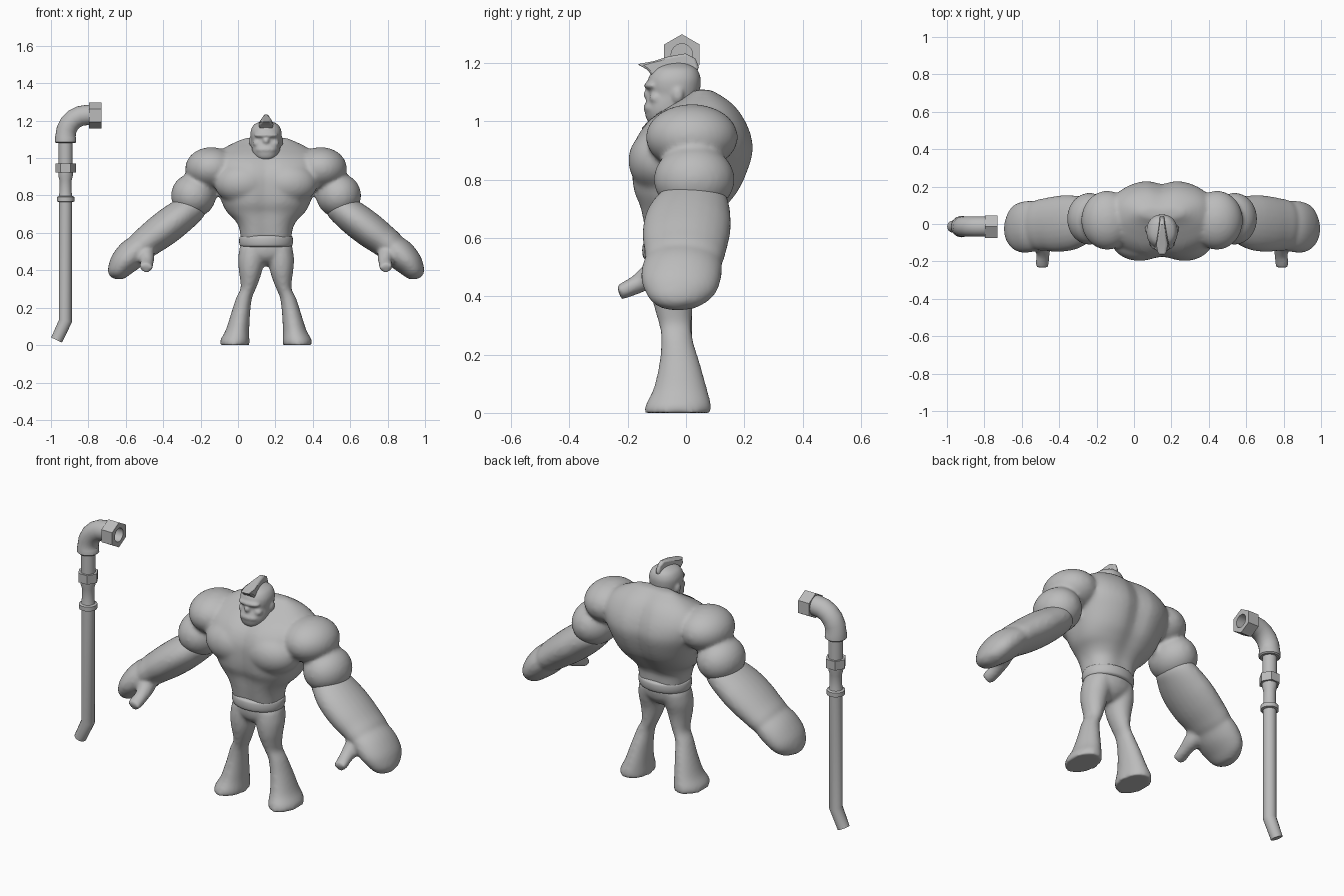
import bpy, bmesh, math
from mathutils import Vector, Matrix

if "Cube" in bpy.data.objects:
    bpy.data.objects.remove(bpy.data.objects["Cube"])

MID = 0.15                      # x of the figure's centre line
UP, ALONG_X = Vector((0, 0, 1)), Vector((1, 0, 0))

grey = bpy.data.materials.new("clay_grey")
grey.diffuse_color = (0.5, 0.5, 0.5, 1)
grey.use_nodes = True
grey.node_tree.nodes["Principled BSDF"].inputs["Base Color"].default_value = grey.diffuse_color


def catmull(keys, steps):
    """Smoothly interpolate a list of equal-length tuples."""
    out = []
    for i in range(len(keys) - 1):
        a, b, c, d = (keys[max(0, min(len(keys) - 1, i + k))] for k in (-1, 0, 1, 2))
        for s in range(steps):
            t = s / steps
            out.append([0.5 * (2 * q + (r - p) * t + (2 * p - 5 * q + 4 * r - e) * t * t
                               + (3 * q - p - 3 * r + e) * t ** 3)
                        for p, q, r, e in zip(a, b, c, d)])
    return out + [list(keys[-1])]


def loft(bm, keys, n=24, steps=5, axis=None, power=2.0, hexa=(), shape=None):
    """Skin rings (x, y, z, depth radius, width radius) along a path."""
    ks = catmull(keys, steps) if steps > 1 else keys
    pts = [Vector(k[:3]) for k in ks]
    rings = []
    for i, k in enumerate(ks):
        t = axis
        if t is None:
            t = Vector()
            if i:
                t += (pts[i] - pts[i - 1]).normalized()
            if i < len(pts) - 1:
                t += (pts[i + 1] - pts[i]).normalized()
            t.normalize()
        v = t.cross(Vector((0, 1, 0))).normalized()
        u = v.cross(t)
        ring = []
        for j in range(n):
            a = 2 * math.pi * j / n
            c, s = math.cos(a), math.sin(a)
            f = (abs(c) ** power + abs(s) ** power) ** (-1 / power)
            if i in hexa:
                f = math.cos(math.pi / 6) / math.cos((a - math.pi / 6) % (math.pi / 3) - math.pi / 6)
            p = pts[i] + u * (max(k[3], .002) * c * f) + v * (max(k[4], .002) * s * f)
            ring.append(bm.verts.new(shape(p) if shape else p))
        rings.append(ring)
    for r, q in zip(rings, rings[1:]):
        for j in range(n):
            bm.faces.new((r[j], r[(j + 1) % n], q[(j + 1) % n], q[j]))
    bm.faces.new(rings[0][::-1])
    bm.faces.new(rings[-1])


def rows(keys):
    """Turn (z, half width, front y, back y) into ring keys."""
    return [(0, (f + b) / 2, z, (b - f) / 2, w) for z, w, f, b in keys]


def ball(bm, centre, radii):
    m = Matrix.Translation(centre) @ Matrix.Diagonal((*radii, 1))
    bmesh.ops.create_uvsphere(bm, u_segments=32, v_segments=20, radius=1, matrix=m)


def finish(bm, name, x=0.0, blend=0.0, angle=40):
    bmesh.ops.recalc_face_normals(bm, faces=bm.faces)
    me = bpy.data.meshes.new(name)
    bm.to_mesh(me)
    bm.free()
    me.materials.append(grey)
    ob = bpy.data.objects.new(name, me)
    ob.location.x = x
    bpy.context.collection.objects.link(ob)
    bpy.ops.object.select_all(action='DESELECT')
    ob.select_set(True)
    bpy.context.view_layer.objects.active = ob
    bpy.ops.object.shade_smooth_by_angle(angle=math.radians(angle))
    if blend:                   # fuse overlapping muscles into one skin
        r = ob.modifiers.new("fuse", 'REMESH')
        r.mode, r.voxel_size, r.use_smooth_shade = 'VOXEL', blend, True
        s = ob.modifiers.new("soften", 'SMOOTH')
        s.factor, s.iterations = 0.5, 8
    return ob


# torso with chest, shoulders and upper arms
def spine_groove(p):
    p.y *= 1 - 0.1 * math.exp(-(p.x / 0.05) ** 2)
    return p


bm = bmesh.new()
loft(bm, rows([(.54, .13, -.13, .075), (.58, .136, -.14, .08), (.63, .145, -.15, .085),
               (.67, .168, -.157, .11), (.71, .208, -.165, .145), (.76, .235, -.185, .185),
               (.83, .26, -.193, .218), (.90, .285, -.19, .236), (.96, .295, -.165, .226),
               (1.01, .275, -.12, .203), (1.05, .23, -.06, .174), (1.08, .175, -.01, .138),
               (1.108, .11, .03, .09)]), n=48, axis=UP, power=2.4, shape=spine_groove)
loft(bm, rows([(.95, .09, -.09, .08), (1.0, .075, -.08, .07), (1.07, .065, -.06, .06)]), axis=UP)
for s in (-1, 1):
    ball(bm, (s * .12, -.08, .865), (.155, .118, .115))
    ball(bm, (s * .293, .02, .945), (.139, .158, .113))
    ball(bm, (s * .388, .028, .80), (.12, .139, .118))
torso = finish(bm, "torso_and_upper_arms", MID, blend=.011)

# collar lapels laid onto the chest
bm = bmesh.new()
for s in (-1, 1):
    a, b, c, d = (Vector((s * x, -.3, z)) for x, z in
                  ((.008, .965), (.11, .985), (.13, 1.03), (.075, 1.035)))
    grid = [[bm.verts.new(a.lerp(b, i / 8).lerp(d.lerp(c, i / 8), j / 8)) for i in range(9)]
            for j in range(9)]
    for j in range(8):
        for i in range(8):
            bm.faces.new((grid[j][i], grid[j][i + 1], grid[j + 1][i + 1], grid[j + 1][i]))
for_chest = finish(bm, "collar_lapels", MID)
wrap = for_chest.modifiers.new("lay_on_chest", 'SHRINKWRAP')
wrap.target, wrap.wrap_method, wrap.offset = torso, 'PROJECT', .004
wrap.use_project_y = True

# forearms, mitten hands and thumbs
bm = bmesh.new()
for s in (-1, 1):
    def arm(keys, **kw):
        loft(bm, [(s * k[0], *k[1:]) for k in keys], **kw)
    arm([(.35, .025, .765, .06, .04), (.37, .025, .75, .10, .07), (.42, .022, .715, .128, .084),
         (.49, .008, .663, .148, .092), (.56, 0, .61, .15, .092), (.62, -.003, .565, .142, .086),
         (.675, -.008, .523, .132, .078), (.71, -.01, .495, .10, .05)])
    arm([(.64, -.005, .548, .10, .05), (.665, -.006, .528, .128, .072), (.715, -.014, .487, .138, .082),
         (.762, -.022, .44, .132, .074), (.79, -.028, .40, .108, .06),
         (.807, -.03, .37, .07, .042), (.813, -.03, .355, .01, .01)])
    arm([(.66, -.05, .52, .05, .055), (.642, -.11, .478, .046, .046), (.636, -.16, .445, .034, .036),
         (.64, -.20, .425, .029, .037), (.642, -.23, .412, .026, .034)], steps=4)
finish(bm, "forearms_and_hands", MID, blend=.010)

# hips, legs and flared trouser feet
bm = bmesh.new()
loft(bm, rows([(.425, .03, -.06, .0), (.45, .08, -.105, .04), (.49, .138, -.128, .066),
               (.55, .135, -.13, .075)]), axis=UP)
for s in (-1, 1):
    loft(bm, [(s * x, y, z, d, w) for x, y, z, d, w in (
        (.07, -.03, .52, .088, .072), (.078, -.037, .46, .085, .072), (.083, -.044, .40, .074, .063),
        (.087, -.042, .35, .064, .052), (.096, -.036, .30, .056, .041), (.118, -.031, .25, .055, .043),
        (.136, -.022, .17, .07, .051), (.153, -.02, .08, .093, .063), (.166, -.026, .03, .112, .077),
        (.168, -.028, 0, .115, .08))], axis=UP)
finish(bm, "legs", MID, blend=.010)

# waistband
bm = bmesh.new()
loft(bm, rows([(.525, .13, -.135, .07), (.533, .14, -.146, .084), (.555, .144, -.15, .09),
               (.578, .141, -.147, .088), (.586, .13, -.135, .075)]), n=40, axis=UP)
finish(bm, "waistband", MID)

# head with brow, nose, jaw and ears
bm = bmesh.new()
loft(bm, rows([(.985, .03, -.11, -.03), (1.0, .056, -.132, 0), (1.03, .072, -.141, .02),
               (1.06, .077, -.139, .033), (1.09, .079, -.128, .044), (1.12, .083, -.132, .05),
               (1.15, .081, -.128, .05), (1.18, .063, -.108, .036), (1.2, .02, -.07, 0)]),
     n=32, axis=UP, power=2.2)
ball(bm, (0, -.116, 1.122), (.064, .028, .016))
ball(bm, (0, -.128, 1.092), (.018, .018, .02))
ball(bm, (0, -.118, 1.045), (.055, .028, .022))
for s in (-1, 1):
    ball(bm, (s * .045, -.1, 1.078), (.026, .026, .022))
    ball(bm, (s * .08, -.028, 1.09), (.012, .02, .028))
finish(bm, "head", MID, blend=.006)

# swept hair crest, wide at the front and narrow behind
bm = bmesh.new()
profile = [(-.167, 1.195, .018), (-.135, 1.178, .034), (-.11, 1.15, .036), (.03, 1.15, .016),
           (.044, 1.185, .010), (.032, 1.215, .010), (-.002, 1.232, .014), (-.06, 1.222, .020),
           (-.11, 1.206, .024)]
left, right = ([bm.verts.new((s * w, y, z)) for y, z, w in profile] for s in (-1, 1))
bm.faces.new(left)
bm.faces.new(right[::-1])
for i in range(len(profile)):
    j = (i + 1) % len(profile)
    bm.faces.new((left[i], right[i], right[j], left[j]))
hair = finish(bm, "hair_crest", MID, angle=35)
soft = hair.modifiers.new("rounded_edges", 'BEVEL')
soft.width, soft.segments, soft.limit_method = .008, 3, 'ANGLE'
soft.angle_limit = math.radians(50)

# standing pipe: bent tube, ring, reducer, hex nut, elbow, hollow end nut
PX, PY = -.922, -.014


def pipe(name, keys, axis=UP, **kw):
    b = bmesh.new()
    loft(b, [(x, PY, z, r, r) for x, z, r in keys], steps=1, axis=axis, **kw)
    finish(b, name, angle=35)


pipe("bent_tube", [(-.97, .027, .032), (PX, .13, .035), (PX, .78, .035)], axis=None, n=16)
pipe("pipe_ring", [(PX, .765, .036), (PX, .768, .047), (PX, .792, .047), (PX, .797, .036)])
pipe("reducer", [(PX, .79, .037), (PX, .82, .032), (PX, .88, .032), (PX, .905, .039), (PX, .93, .039)])
pipe("hex_nut", [(PX, .922, .055), (PX, .972, .055)], hexa=(0, 1))
pipe("upper_tube", [(PX, .97, .038), (PX, 1.09, .038)], n=16)
R, EZ = .112, 1.118             # bend radius and start height
bend = [(PX + R * (1 - math.cos(a)), EZ + R * math.sin(a), .054)
        for a in (math.pi / 2 * i / 5 for i in range(6))]
pipe("elbow", [(PX, 1.08, .05), (PX, 1.086, .057), (PX, 1.11, .056)] + bend
     + [(-.79, EZ + R, .054)], axis=None)
NZ = 1.228
pipe("end_nut", [(-.797, NZ, .07), (-.73, NZ, .07), (-.73, NZ, .037), (-.785, NZ, .037)],
     axis=ALONG_X, hexa=(0, 1))
